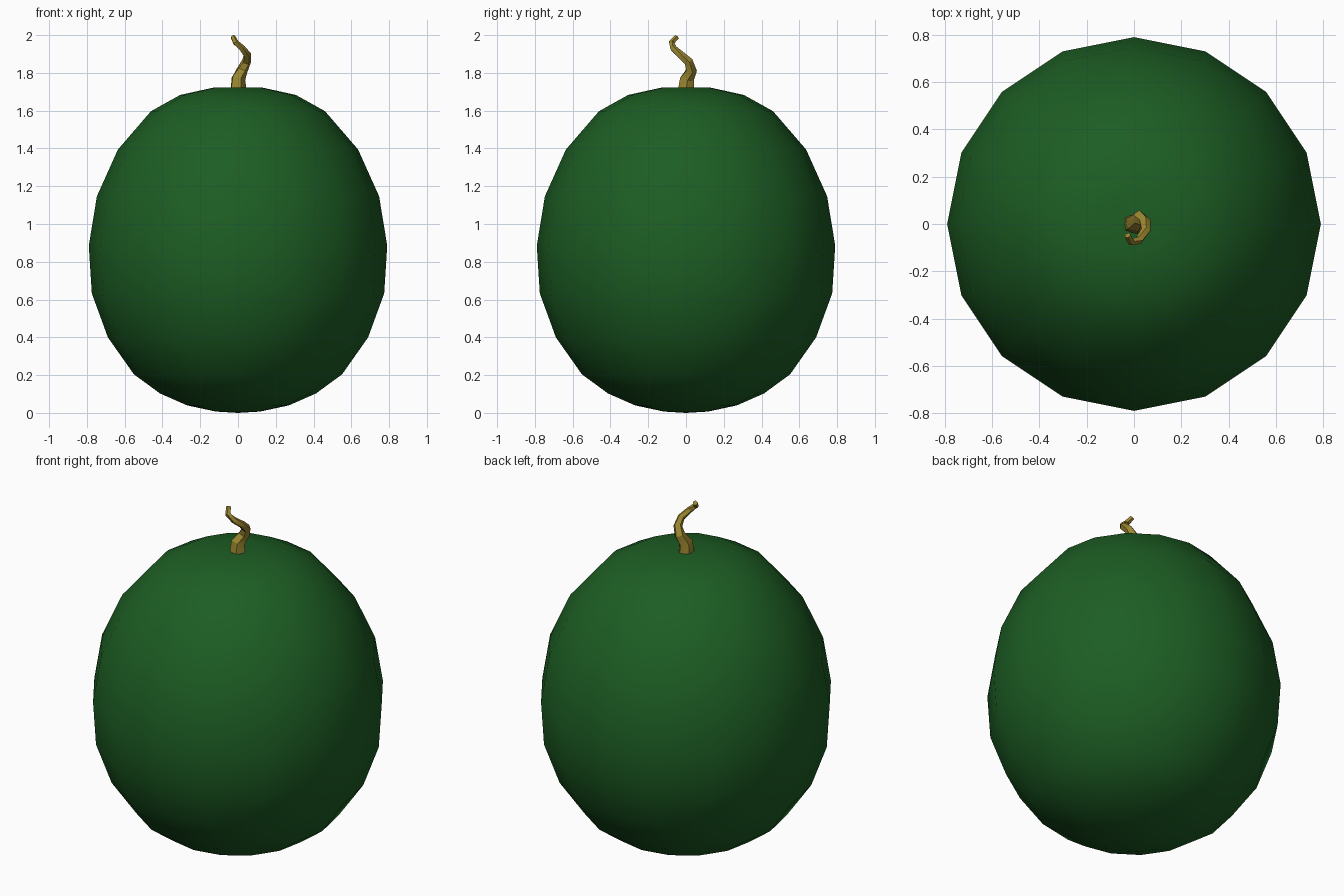
import bpy, bmesh, math
from mathutils import Vector

if "Cube" in bpy.data.objects:
    bpy.data.objects.remove(bpy.data.objects["Cube"])


def finish(bm, name, color, angle):
    bmesh.ops.recalc_face_normals(bm, faces=bm.faces)
    me = bpy.data.meshes.new(name)
    bm.to_mesh(me)
    bm.free()
    mat = bpy.data.materials.new(name + "_colour")
    mat.diffuse_color = color
    mat.use_nodes = True
    mat.node_tree.nodes["Principled BSDF"].inputs["Base Color"].default_value = mat.diffuse_color
    me.materials.append(mat)
    ob = bpy.data.objects.new(name, me)
    bpy.context.collection.objects.link(ob)
    bpy.ops.object.select_all(action='DESELECT')
    ob.select_set(True)
    bpy.context.view_layer.objects.active = ob
    bpy.ops.object.shade_smooth_by_angle(angle=math.radians(angle))
    return ob


def bridge(bm, rings):
    for a, b in zip(rings, rings[1:]):
        n = len(a)
        for i in range(n):
            j = (i + 1) % n
            bm.faces.new((a[i], a[j], b[j], b[i]))


def cap(bm, ring, point):
    c = bm.verts.new(point)
    for i in range(len(ring)):
        bm.faces.new((ring[i], ring[(i + 1) % len(ring)], c))


# Fruit body: 16-sided lathe, profile (radius, z) from bottom to top
profile = [(.117, .007), (.27, .04), (.413, .103), (.551, .204), (.689, .40),
           (.774, .633), (.79, .885), (.747, 1.147), (.636, 1.394),
           (.461, 1.597), (.307, 1.683), (.13, 1.722)]
bm = bmesh.new()
rings = [[bm.verts.new((r * math.cos(i * math.tau / 16),
                        r * math.sin(i * math.tau / 16), z))
          for i in range(16)] for r, z in profile]
bridge(bm, rings)
cap(bm, rings[0], (0, 0, 0))
cap(bm, rings[-1], (0, 0, 1.715))
finish(bm, "fruit_body", (.012, .11, .017, 1), 60)

# Stem: ridged, twisting tube along a curling path (x, y, z, radius)
path = [(0, 0, 1.70, .047), (0, .004, 1.77, .039), (.022, .027, 1.815, .031),
        (.045, .012, 1.86, .025), (.05, -.028, 1.895, .021),
        (.022, -.067, 1.93, .018), (-.012, -.076, 1.96, .016),
        (-.027, -.048, 1.99, .014)]
pts = [Vector(p[:3]) for p in path]
bm = bmesh.new()
rings = []
side = Vector((1, 0, 0))
for k, p in enumerate(pts):
    t = (pts[min(k + 1, len(pts) - 1)] - pts[max(k - 1, 0)]).normalized()
    if k == 0:
        t = Vector((0, 0, 1))
    side = (side - t * side.dot(t)).normalized()
    up = t.cross(side)
    ring = []
    for i in range(10):
        a = i * math.tau / 10 + k * .15
        r = path[k][3] * (1 if i % 2 == 0 else .86)
        ring.append(bm.verts.new(p + side * r * math.cos(a) + up * r * math.sin(a)))
    rings.append(ring)
bridge(bm, rings)
cap(bm, rings[0], pts[0])
cap(bm, rings[-1], pts[-1])
finish(bm, "stem", (.33, .24, .03, 1), 30)
